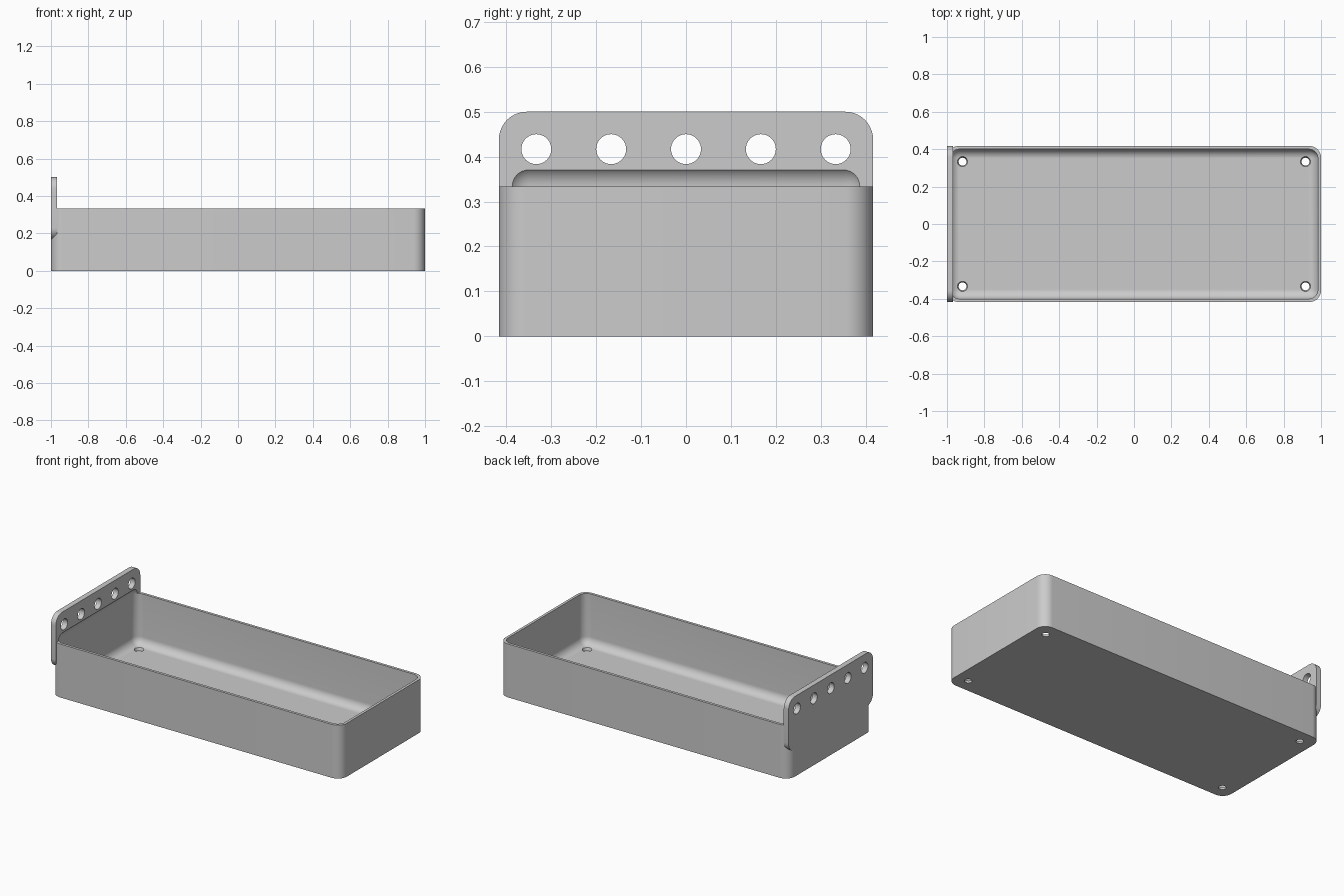
import bpy, bmesh, math
from mathutils import Matrix, Vector

if "Cube" in bpy.data.objects:
    bpy.data.objects.remove(bpy.data.objects["Cube"])

U = 1 / 60                    # base module: wall and floor thickness
HX, HY, H = 1.0, 25 * U, 20 * U


def finish(name, bm):
    mesh = bpy.data.meshes.new(name)
    bm.to_mesh(mesh)
    bm.free()
    ob = bpy.data.objects.new(name, mesh)
    bpy.context.collection.objects.link(ob)
    return ob


def rounded_box(name, lo, hi, radius, axis=None, segments=10):
    """Box from lo to hi, rounded along one axis only or on every edge."""
    lo, hi = Vector(lo), Vector(hi)
    bm = bmesh.new()
    bmesh.ops.create_cube(bm, size=1)
    for v in bm.verts:
        v.co = (lo + hi) / 2 + v.co * (hi - lo)
    edges = [e for e in bm.edges if axis is None or
             abs((e.verts[0].co - e.verts[1].co)[axis]) > 1e-6]
    bmesh.ops.bevel(bm, geom=edges, offset=radius, offset_type='OFFSET',
                    segments=segments, profile=0.5, affect='EDGES')
    return finish(name, bm)


def hole_cutter(name, centre, r_low, r_high, depth, turn=Matrix()):
    bm = bmesh.new()
    bmesh.ops.create_cone(bm, cap_ends=True, segments=40, radius1=r_low,
                          radius2=r_high, depth=depth,
                          matrix=Matrix.Translation(centre) @ turn)
    return finish(name, bm)


def combine(target, other, operation):
    """Apply a boolean and discard the tool object."""
    mod = target.modifiers.new("boolean", 'BOOLEAN')
    mod.object, mod.operation, mod.solver = other, operation, 'EXACT'
    bpy.context.view_layer.update()
    graph = bpy.context.evaluated_depsgraph_get()
    mesh = bpy.data.meshes.new_from_object(target.evaluated_get(graph))
    target.modifiers.clear()
    target.data = mesh
    bpy.data.objects.remove(other)


# Tray body with upright rounded corners
tray = rounded_box("tray", (-HX, -HY, 0), (HX, HY, H), 0.062, axis=2)

# Hanging plate at one end, rounded at all four corners
plate = rounded_box("hanging_plate", (-HX, -HY, 10 * U),
                    (-HX + 2 * U, HY, 30 * U), 0.062, axis=0)
combine(tray, plate, 'UNION')

# Fully rounded cavity, which also leaves a shallow recess in the plate
cavity = rounded_box("cavity_cutter", (-HX + U, -HY + U, U),
                     (HX - U, HY - U, H + 3 * U), 3 * U)
combine(tray, cavity, 'DIFFERENCE')

# Row of five holes through the plate
sideways = Matrix.Rotation(math.pi / 2, 4, 'Y')
for i in range(-2, 3):
    combine(tray, hole_cutter("plate_hole_cutter", (-HX + U, i * 10 * U, 25 * U),
                              2 * U, 2 * U, 0.1, sideways), 'DIFFERENCE')

# Tapered drain holes near the floor corners
for sx in (-1, 1):
    for sy in (-1, 1):
        combine(tray, hole_cutter("drain_cutter", (sx * 55 * U, sy * 20 * U, U / 2),
                                  0.018, 0.030, 2 * U), 'DIFFERENCE')

# Plain grey finish
grey = bpy.data.materials.new("plain grey")
grey.use_nodes = True
colour = (0.6, 0.6, 0.6, 1)
grey.diffuse_color = colour
grey.node_tree.nodes["Principled BSDF"].inputs["Base Color"].default_value = colour
tray.data.materials.clear()
tray.data.materials.append(grey)

# Smooth curves, sharp edges
bpy.ops.object.select_all(action='DESELECT')
tray.select_set(True)
bpy.context.view_layer.objects.active = tray
bpy.ops.object.shade_smooth_by_angle(angle=math.radians(30))
